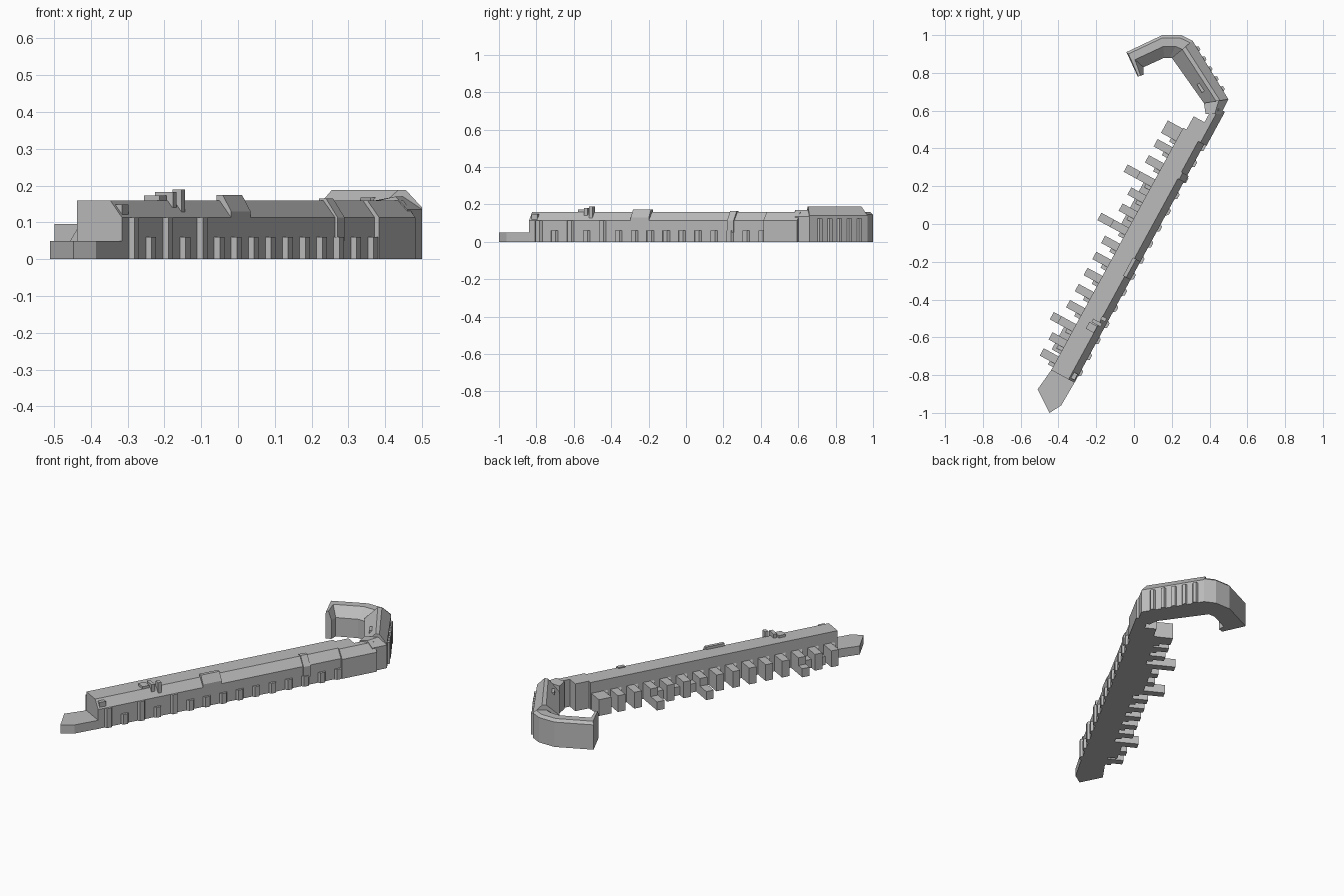
import bpy, bmesh
from mathutils import Vector

default_cube = bpy.data.objects.get("Cube")
if default_cube:
    bpy.data.objects.remove(default_cube, do_unlink=True)

grey = bpy.data.materials.new("plain grey")
grey.use_nodes = True
grey.diffuse_color = (0.5, 0.5, 0.5, 1)
shader = grey.node_tree.nodes["Principled BSDF"]
shader.inputs["Base Color"].default_value = grey.diffuse_color

# Shared sizes of the terrace
EAVE, ROOF, SLOPE, DEPTH = 0.113, 0.159, 0.036, 0.14
LENGTH, HOUSE = 1.46, 0.097
WING_TOP, WING_REACH, WING_HALF = 0.095, 0.23, 0.022
LOW = 0.05

# Terrace frame: u runs along the street front, v runs back towards the yards
START = Vector((-0.315, -0.84, 0))
ALONG = Vector((0.478, 0.878, 0)).normalized()
BACK = Vector((-ALONG.y, ALONG.x, 0))
UP = Vector((0, 0, 1))


def place(u, v, z=0):
    return START + ALONG * u + BACK * v + UP * z


def loft(name, sections):
    """Join matching closed loops into one capped solid."""
    bm = bmesh.new()
    rings = [[bm.verts.new(point) for point in section] for section in sections]
    for ring, following in zip(rings, rings[1:]):
        for i in range(len(ring)):
            bm.faces.new((ring[i - 1], ring[i], following[i], following[i - 1]))
    bm.faces.new(rings[0])
    bm.faces.new(rings[-1])
    bmesh.ops.recalc_face_normals(bm, faces=bm.faces)
    mesh = bpy.data.meshes.new(name)
    bm.to_mesh(mesh)
    bm.free()
    mesh.materials.append(grey)
    obj = bpy.data.objects.new(name, mesh)
    bpy.context.collection.objects.link(obj)


def run(name, start, end, profile):
    """Extrude a (v, z) profile along the terrace."""
    loft(name, [[place(u, v, z) for v, z in profile] for u in (start, end)])


def mansard(name, start, end, front=0, back=DEPTH, eave=EAVE, top=ROOF, slope=SLOPE, base=0):
    """Upright front, sloping lower roof, flat top and upright back."""
    run(name, start, end, [(front, base), (front, eave), (front + slope, top),
                           (back, top), (back, base)])


def block(name, middle, half, front, back, top, base=0):
    run(name, middle - half, middle + half,
        [(front, base), (front, top), (back, top), (back, base)])


def prism(name, outline, top):
    loft(name, [outline, [point + UP * top for point in outline]])


def bay(name, centre, way, outward, half, depth, top):
    """Flat-fronted projection with splayed sides."""
    inner, outer = centre - outward * depth / 2, centre + outward * depth
    prism(name, [inner - way * half, outer - way * half / 2,
                 outer + way * half / 2, inner + way * half], top)


# Main terrace and the narrower houses at its north end
mansard("terrace", 0, LENGTH)
mansard("terrace_end", LENGTH, LENGTH + 0.08, back=0.12)
mansard("corner_house", LENGTH - 0.025, LENGTH + 0.18, front=-0.014, back=0.055)

# Low pointed building at the south end
tip = [place(0, DEPTH), Vector((-0.51, -0.875, 0)), Vector((-0.447, -1, 0)),
       Vector((-0.385, -0.96, 0)), place(0, 0)]
prism("south_tip", tip, LOW)

# One street bay, rear wing and lean-to for every house
houses = range(15)
for i in houses:
    u = 0.06 + i * HOUSE
    tall = i in (0, 2, 4)
    bay("bay_window", place(u, 0), ALONG, -BACK, 0.026, 0.013, EAVE if tall else 0.06)
    half = WING_HALF if i < houses[-1] else WING_HALF * 1.7
    block("rear_wing", u, half, DEPTH - 0.01, WING_REACH, WING_TOP)
    run("lean_to", u - half - 0.02, u - half,
        [(DEPTH, 0), (DEPTH, WING_TOP), (DEPTH + 0.03, LOW), (DEPTH + 0.03, 0)])

    # Low sheds beyond a few of the wings
    if i in (2, 8, 11):
        reach = 0.275 if i == 2 else 0.305
        block("yard_shed", u, WING_HALF, WING_REACH - 0.01, reach, LOW)

# Low yard buildings filling gaps between wings
block("yard_infill", HOUSE * 10, HOUSE * 1.5, DEPTH - 0.01, 0.185, LOW)
block("south_infill", HOUSE * 1.8, HOUSE * 0.8, DEPTH - 0.01, 0.19, LOW)

# Roof details: dormer, gable, raised parapet and stacks
block("end_dormer", 0.03, 0.018, 0.006, SLOPE, ROOF - 0.01, 0.1)
mansard("gable", 1.21, 1.25, front=-0.008, back=LOW, top=ROOF + 0.006, base=LOW)
mansard("parapet", 0.62, 0.73, back=0.045, eave=0.13, top=0.174, slope=0.026, base=0.1)
block("roof_hut", 0.3, 0.02, SLOPE, 0.085, 0.173, DEPTH)
block("roof_stack", 0.335, 0.01, 0.02, 0.075, 0.182, DEPTH)
block("tall_stack", 0.37, 0.01, 0.012, 0.04, 0.189, EAVE)


def wing(name, outer, inner, profile):
    """Loft over the plan; profile holds (share from outer to inner edge, height)."""
    loft(name, [[a.lerp(b, share) + UP * z for share, z in profile]
                for a, b in zip(outer, inner)])


def plan(*points):
    return [Vector((x, y, 0)) for x, y in points]


# Link round the corner to the taller north row
corner_out, corner_in = plan((0.5, 0.66), (0.37, 0.64))
north_out, north_in = plan((0.31, 0.97), (0.2, 0.88))
wing("corner_link", [place(1.62, 0), corner_out], [place(1.58, 0.07), corner_in],
     [(0, 0), (0, 0.135), (0.4, 0.17), (1, ROOF), (1, 0)])
wing("north_row", [corner_out, north_out], [corner_in, north_in],
     [(0, 0), (0, DEPTH), (0.34, 0.188), (0.5, 0.188), (1, 0.125), (1, 0)])

# Curved wing turning back to the west
wing("curved_wing",
     [north_out] + plan((0.25, 1), (0.15, 1), (-0.04, 0.91), (0.02, 0.78)),
     [north_in] + plan((0.19, 0.88), (0.16, 0.88), (0.05, 0.83), (0.05, 0.79)),
     [(0, 0), (0, 0.145), (0.12, 0.16), (0.5, 0.16), (1, 0.11), (1, 0)])

# Piers on the outer wall of the north row, and its roof stack
way = (north_out - corner_out).normalized()
outward = way.cross(UP)
for i in range(5):
    centre = corner_out.lerp(north_out, 0.18 + i * 0.17)
    bay("outer_pier", centre, way, outward, 0.018, 0.012, 0.125)
along, across = way * 0.025, outward * 0.016
stack = Vector((0.36, 0.725, 0))
prism("north_stack", [stack - along - across, stack + along - across,
                      stack + along + across, stack - along + across], 0.168)
